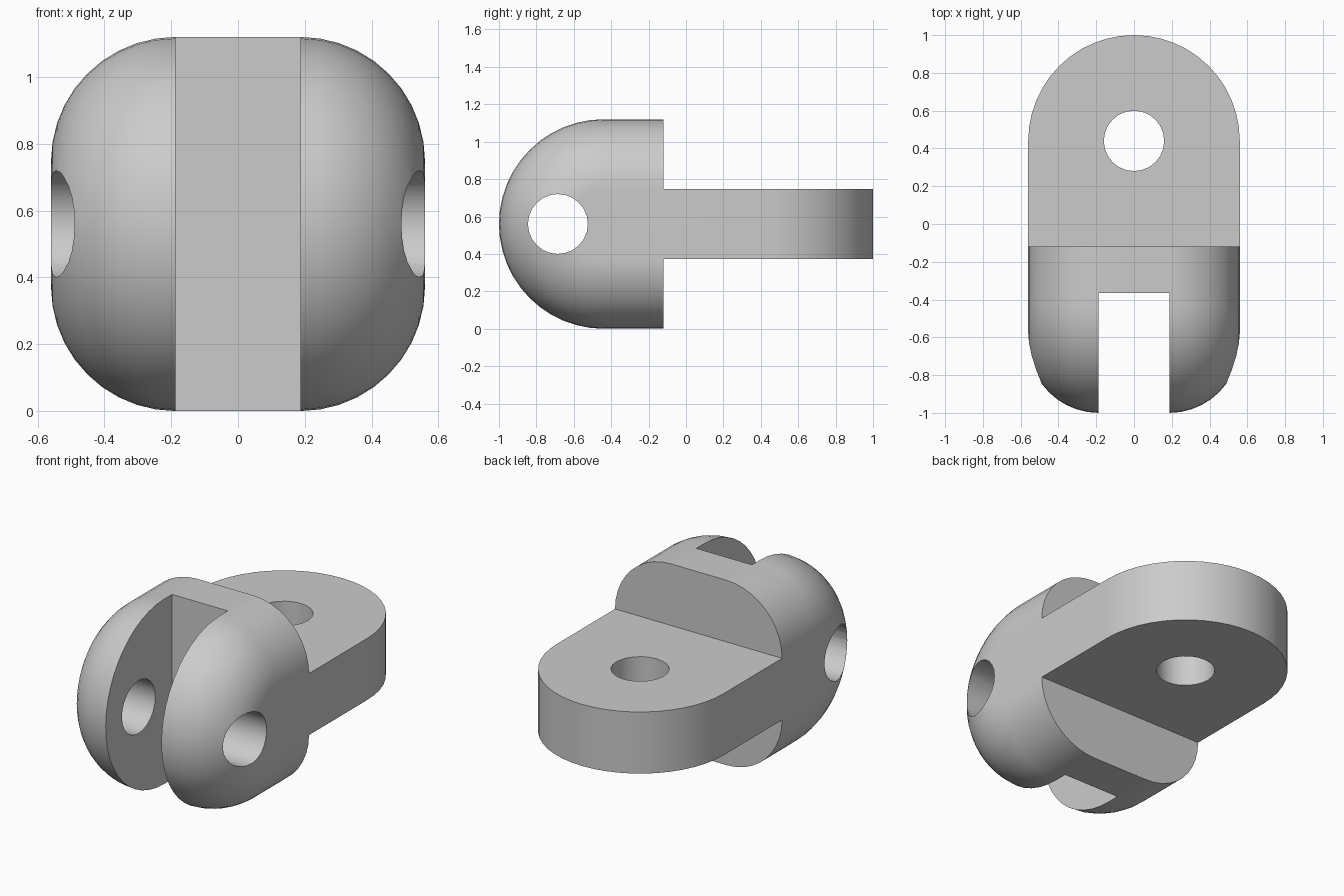
import bpy, bmesh, math
from mathutils import Matrix

cube = bpy.data.objects.get("Cube")
if cube:
    bpy.data.objects.remove(cube, do_unlink=True)

R = 0.56            # outer radius, also half width and half height
T = R / 3           # half thickness of tongue and slot
FILLET = R - T      # rounding of the fork sides
HOLE = 0.16
SHOULDER = -0.12    # back face of the fork
ARC = 24            # steps in each half circle

grey = bpy.data.materials.new("grey metal")
grey.use_nodes = True
colour = (0.6, 0.6, 0.6, 1)
grey.diffuse_color = colour
grey.node_tree.nodes["Principled BSDF"].inputs["Base Color"].default_value = colour


def make_object(name, bm):
    bmesh.ops.recalc_face_normals(bm, faces=bm.faces[:])
    mesh = bpy.data.meshes.new(name)
    bm.to_mesh(mesh)
    bm.free()
    mesh.materials.append(grey)
    obj = bpy.data.objects.new(name, mesh)
    bpy.context.collection.objects.link(obj)
    return obj


def loft(name, rings):
    """Skin a row of matching rings and cap both ends."""
    bm = bmesh.new()
    rows = [[bm.verts.new(p) for p in ring] for ring in rings]
    for a, b in zip(rows, rows[1:]):
        for i in range(len(a)):
            j = (i + 1) % len(a)
            bm.faces.new((a[i], a[j], b[j], b[i]))
    bm.faces.new(rows[0])
    bm.faces.new(rows[-1])
    return make_object(name, bm)


def combine(target, other, operation):
    mod = target.modifiers.new(operation, "BOOLEAN")
    mod.operation = operation
    mod.solver = "EXACT"
    mod.object = other
    bpy.context.view_layer.objects.active = target
    bpy.ops.object.modifier_apply(modifier=mod.name)
    bpy.data.objects.remove(other, do_unlink=True)


def drill(name, location, axis):
    bm = bmesh.new()
    bmesh.ops.create_cone(bm, cap_ends=True, segments=24, radius1=HOLE,
                          radius2=HOLE, depth=3)
    if axis == "X":
        bmesh.ops.rotate(bm, verts=bm.verts, matrix=Matrix.Rotation(math.pi / 2, 3, "Y"))
    bmesh.ops.translate(bm, verts=bm.verts, vec=location)
    return make_object(name, bm)


# Fork body: half-round side profile, shrinking along a quarter circle to each side
def fork_ring(x, radius):
    arc = [math.pi * i / ARC for i in range(ARC + 1)]
    ring = [(x, R - 1 - radius * math.sin(a), R + radius * math.cos(a)) for a in arc]
    return ring + [(x, SHOULDER, R - radius), (x, SHOULDER, R + radius)]


steps = [math.pi / 2 * i / 10 for i in range(11)]
half = [(T + FILLET * math.sin(a), T + FILLET * math.cos(a)) for a in steps]
stations = [(-x, r) for x, r in reversed(half)] + half
clevis = loft("clevis_joint", [fork_ring(x, r) for x, r in stations])

# Tongue: flat plate with a round end
outline = [(R * math.cos(math.pi * i / ARC), 1 - R + R * math.sin(math.pi * i / ARC))
           for i in range(ARC + 1)]
outline += [(-R, SHOULDER - 0.1), (R, SHOULDER - 0.1)]
tongue = loft("tongue", [[(x, y, z) for x, y in outline] for z in (R - T, R + T)])
combine(clevis, tongue, "UNION")

# Slot between the fork arms
bm = bmesh.new()
bmesh.ops.create_cube(bm, size=1, matrix=Matrix.Translation((0, -0.865, R))
                      @ Matrix.Diagonal((2 * T, 1, 2, 1)))
combine(clevis, make_object("slot_cutter", bm), "DIFFERENCE")

# Pin holes through the fork arms and the tongue
combine(clevis, drill("fork_hole_cutter", (0, -0.685, R), "X"), "DIFFERENCE")
combine(clevis, drill("tongue_hole_cutter", (0, 1 - R, R), "Z"), "DIFFERENCE")

# Smooth curves with crisp edges
bpy.ops.object.select_all(action="DESELECT")
clevis.select_set(True)
bpy.context.view_layer.objects.active = clevis
bpy.ops.object.shade_smooth_by_angle(angle=math.radians(30))
weighted = clevis.modifiers.new("even shading", "WEIGHTED_NORMAL")
weighted.keep_sharp = True
